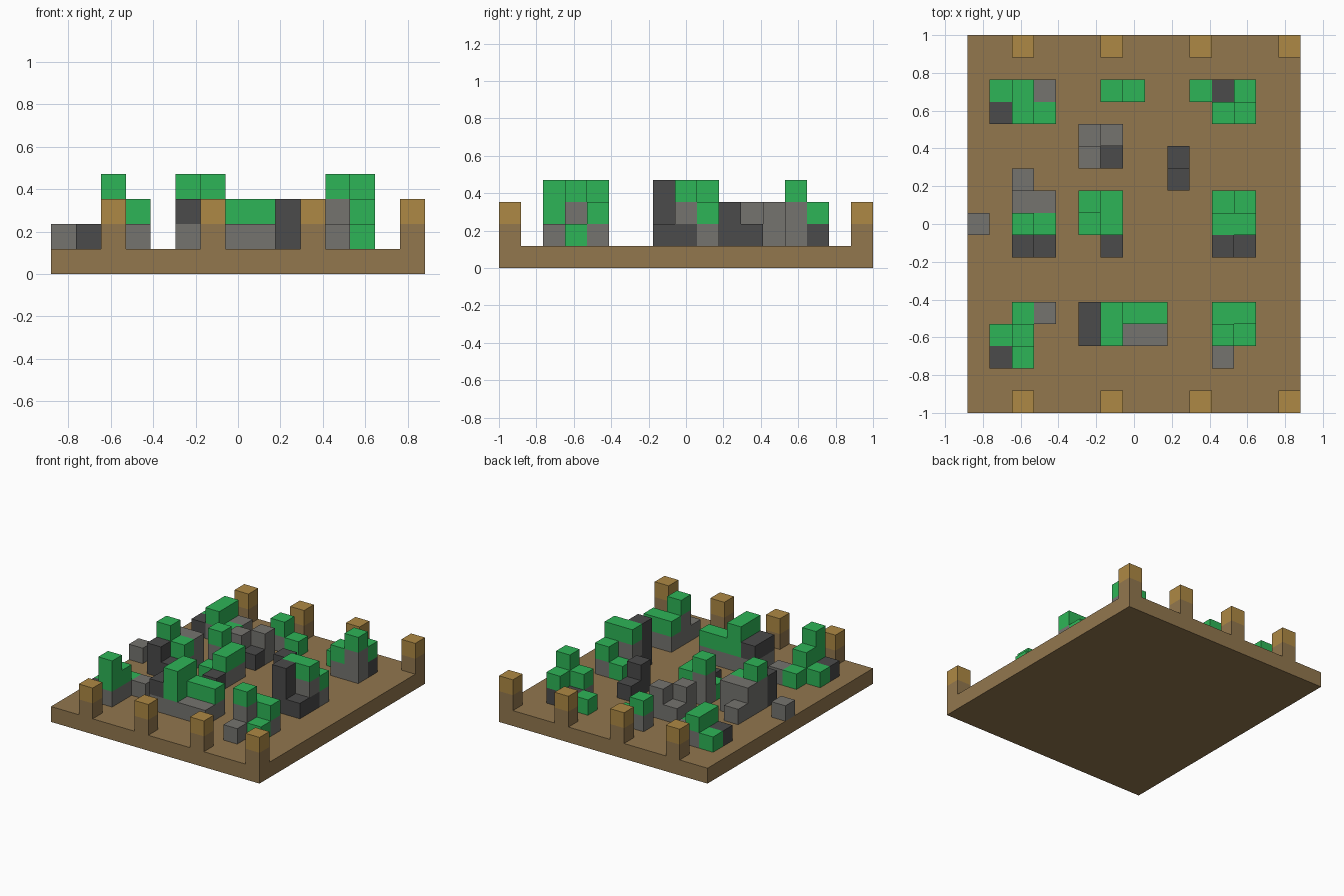
import bpy
import bmesh
from mathutils import Vector

if "Cube" in bpy.data.objects:
    bpy.data.objects.remove(bpy.data.objects["Cube"], do_unlink=True)

COLS, ROWS = 15, 17
CELL = 2 / ROWS


def material(name, rgb):
    mat = bpy.data.materials.new(name)
    mat.use_nodes = True
    mat.diffuse_color = (*rgb, 1)
    mat.node_tree.nodes["Principled BSDF"].inputs["Base Color"].default_value = (*rgb, 1)
    return mat


MATS = {
    "B": material("earth brown", (0.287, 0.184, 0.076)),
    "T": material("tan", (0.42, 0.25, 0.058)),
    "G": material("leaf green", (0.027, 0.462, 0.095)),
    "L": material("light grey stone", (0.178, 0.174, 0.159)),
    "D": material("dark grey stone", (0.069, 0.069, 0.069)),
}
KEYS = list(MATS)


def corner(i, j, k):
    """Grid corner to world position."""
    return Vector(((i - COLS / 2) * CELL, (j - ROWS / 2) * CELL, k * CELL))


def build(name, cells):
    """Make a block object from {(i, j, k): colour}, keeping only outer faces."""
    bm = bmesh.new()
    axes = (Vector((1, 0, 0)), Vector((0, 1, 0)), Vector((0, 0, 1)))
    for cell, key in cells.items():
        centre = Vector(cell) + Vector((0.5, 0.5, 0.5))
        for n in range(3):
            for side in (-1, 1):
                normal = axes[n] * side
                neighbour = tuple(int(c) for c in Vector(cell) + normal)
                if neighbour in cells or neighbour[2] < 1:
                    continue
                u, v = axes[(n + 1) % 3] / 2, axes[(n + 2) % 3] / 2 * side
                mid = centre + normal / 2
                ring = (mid - u - v, mid + u - v, mid + u + v, mid - u + v)
                face = bm.faces.new([bm.verts.new(corner(*p)) for p in ring])
                face.material_index = KEYS.index(key)
    bmesh.ops.remove_doubles(bm, verts=bm.verts, dist=CELL / 100)
    mesh = bpy.data.meshes.new(name)
    bm.to_mesh(mesh)
    bm.free()
    for mat in MATS.values():
        mesh.materials.append(mat)
    obj = bpy.data.objects.new(name, mesh)
    bpy.context.collection.objects.link(obj)


def ruin(name, left, back, *rows):
    """Rows run back to front; each word is one stack, read from the ground up."""
    cells = {}
    for r, row in enumerate(rows):
        for c, stack in enumerate(row.split()):
            for k, key in enumerate(stack):
                if key != ".":
                    cells[left + c, back - r, k + 1] = key
    build(name, cells)


# Ground slab
bpy.ops.mesh.primitive_cube_add(size=1, location=(0, 0, CELL / 2))
slab = bpy.context.object
slab.name = "ground_slab"
slab.scale = (COLS * CELL, ROWS * CELL, CELL)
bpy.ops.object.transform_apply(location=False, rotation=False, scale=True)
slab.data.materials.append(MATS["B"])

# Posts along the front and back edges
for edge, j in (("front", 0), ("back", ROWS - 1)):
    for n, i in enumerate(range(2, COLS, 4)):
        ruin(f"{edge}_post_{n + 1}", i, j, "BT")

# Overgrown stone ruins, back row
ruin("back_ruin_a", 1, 14, "G LG L", "D LG G")
ruin("back_ruin_b", 6, 14, "LG G")
ruin("back_ruin_c", 10, 14, "G D DG", ". LG LLG")

# Loose stones
ruin("stone_pile", 5, 12, "L LL", "LL D")
ruin("dark_stone_steps", 9, 11, "D", "DD")
ruin("lone_stone", 0, 8, "L")

# Middle row
ruin("middle_ruin_a", 2, 10, "L .", "LL LL", "LLG LG", "DD D")
ruin("middle_ruin_b", 5, 9, "LLG LG", "G LG", ". D")
ruin("middle_ruin_c", 11, 9, "G LG", "DLG DLG", "DDD D")

# Front row
ruin("front_ruin_a", 1, 4, ". G L", "G LG .", "D LGG .")
ruin("front_ruin_b", 5, 4, "LD LGG LG LG", "LD LGG L L")
ruin("front_ruin_c", 11, 4, "LG LG", "LLG G", "L .")
